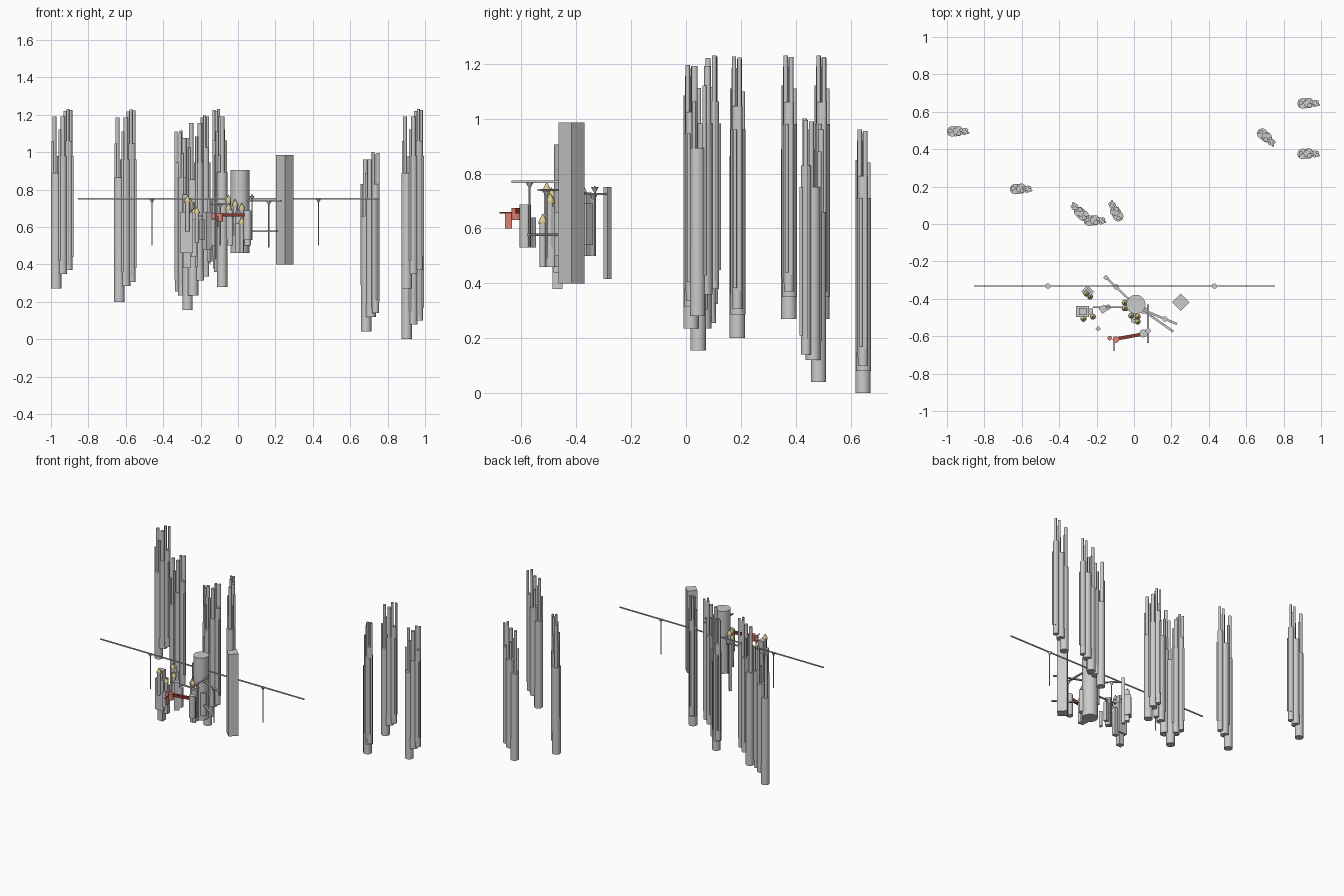
import bpy, bmesh
from math import radians, pi, atan2
from mathutils import Matrix, Vector

if "Cube" in bpy.data.objects:
    bpy.data.objects.remove(bpy.data.objects["Cube"])


def material(name, rgb):
    m = bpy.data.materials.new(name)
    m.diffuse_color = (*rgb, 1)
    m.use_nodes = True
    m.node_tree.nodes["Principled BSDF"].inputs["Base Color"].default_value = m.diffuse_color
    return m


RED = material("red", (0.75, 0.22, 0.17))
DARK_RED = material("dark_red", (0.28, 0.04, 0.03))
GOLD = material("gold", (0.72, 0.60, 0.27))


def finish(bm, name, mat=None):
    me = bpy.data.meshes.new(name)
    bm.to_mesh(me)
    bm.free()
    ob = bpy.data.objects.new(name, me)
    bpy.context.collection.objects.link(ob)
    if mat:
        me.materials.append(mat)
    bpy.context.view_layer.objects.active = ob
    bpy.ops.object.select_all(action='DESELECT')
    ob.select_set(True)
    bpy.ops.object.shade_smooth_by_angle(angle=radians(30))
    return ob


def add_round(bm, x, y, r, z0, z1, r2=None, n=24):
    bmesh.ops.create_cone(bm, cap_ends=True, segments=n, radius1=r,
                          radius2=r if r2 is None else r2, depth=z1 - z0,
                          matrix=Matrix.Translation((x, y, (z0 + z1) / 2)))


def cylinder(name, x, y, r, z0, z1, mat=None, r2=None, n=24):
    bm = bmesh.new()
    add_round(bm, x, y, r, z0, z1, r2, n)
    return finish(bm, name, mat)


def box(name, x, y, sx, sy, z0, z1, rot=0, mat=None):
    bm = bmesh.new()
    m = (Matrix.Translation((x, y, (z0 + z1) / 2)) @ Matrix.Rotation(radians(rot), 4, 'Z')
         @ Matrix.Diagonal((sx, sy, z1 - z0, 1)))
    bmesh.ops.create_cube(bm, size=1, matrix=m)
    return finish(bm, name, mat)


def beam(name, a, b, z, w=0.009, h=0.008, mat=None):
    d = Vector(b) - Vector(a)
    c = (Vector(a) + Vector(b)) / 2
    return box(name, c.x, c.y, d.length, w, z - h / 2, z + h / 2,
               math_deg(d), mat)


def math_deg(d):
    return atan2(d.y, d.x) * 180 / pi


def post(name, x, y, z0, z1):
    bm = bmesh.new()
    add_round(bm, x, y, 0.0035, z0, z1, n=12)
    add_round(bm, x, y, 0.003, z1 - 0.02, z1, r2=0.014, n=12)
    return finish(bm, name)


# Pipe cluster: dx, dy, radius, bottom, top, measured from the thick pipe
PIPES = [
    (0, 0, .028, 0, .62), (.032, .002, .027, .08, .71), (.068, 0, .018, .10, .79),
    (-.010, .004, .011, .20, .92), (.036, -.010, .012, .12, .92),
    (.048, .008, .009, .13, .95), (.062, -.012, .008, .13, .96),
    (.078, .008, .008, .16, .955), (.086, -.008, .006, .17, .71),
    (-.020, -.012, .006, .25, .79), (.018, -.020, .007, .15, .85),
    (.018, .021, .007, .15, .84),
]
CLUSTERS = [  # x, y, bottom z, rotation, height scale
    (-.972, .495, .27, 0, 1), (-.635, .187, .20, 0, 1.07),
    (-.270, .044, .155, 135, 1), (-.240, .018, .235, 0, 1),
    (-.085, .042, .28, 118, .99), (.685, .483, .04, -42, 1),
    (.902, .645, 0, 0, 1), (.902, .375, .27, 0, 1),
]
for i, (cx, cy, cz, rot, s) in enumerate(CLUSTERS):
    bm = bmesh.new()
    R = Matrix.Rotation(radians(rot), 2)
    for dx, dy, r, z0, z1 in PIPES:
        p = R @ Vector((dx, dy))
        add_round(bm, cx + p.x, cy + p.y, r, cz + z0 * s, cz + z1 * s)
    finish(bm, f"pipe_cluster_{i + 1}")

# Long rail and its supports
beam("long_rail", (-.855, -.332), (.755, -.332), .75, .006, .008)
for x in (-.46, .43):
    post("rail_post", x, -.332, .50, .75)

# Bridges with posts
beam("bridge_right", (.05, -.46), (.23, -.535), .74, .012)
post("bridge_post", .165, -.508, .49, .737)
beam("bridge_low", (.06, -.47), (.21, -.575), .577, .012)
beam("bridge_front", (.075, -.43), (.075, -.635), .77, .012)
post("bridge_post", .075, -.57, .53, .767)
beam("bridge_back", (-.15, -.285), (-.03, -.40), .725, .011)
post("bridge_post", -.095, -.337, .50, .722)
beam("bridge_left", (-.22, -.445), (-.02, -.445), .66, .01)

# Central tower with side turrets
cylinder("central_tower", .01, -.43, .051, .46, .905, n=32)
for x, y, r, z0, z1 in [(-.04, -.445, .02, .50, .69), (.005, -.49, .022, .46, .68),
                        (.0, -.515, .016, .46, .62), (.05, -.46, .02, .50, .66)]:
    cylinder("side_turret", x, y, r, z0, z1)
cylinder("front_turret", .05, -.585, .021, .53, .687)

# Square towers
box("square_tower_right", .25, -.418, .067, .067, .40, .985, 45)
box("left_block", -.275, -.468, .068, .058, .46, .68)
box("left_block_upper", -.275, -.468, .04, .036, .38, .74)
box("left_block_side", -.235, -.468, .03, .03, .44, .64)
box("back_left_block", -.248, -.362, .048, .048, .54, .69, 45)
box("back_left_block_upper", -.248, -.362, .026, .026, .50, .73, 45)
box("middle_block", -.165, -.455, .036, .036, .48, .68, 35)
box("middle_block_small", -.14, -.445, .026, .026, .50, .64, 15)
box("small_front_block", -.192, -.56, .02, .02, .53, .64, 40)
box("small_back_block", -.15, -.286, .021, .021, .415, .75, 45)

# Gold-roofed turrets
for x, y, z in [(-.05, -.42, .77), (-.05, -.45, .725), (-.015, -.49, .745),
                (.02, -.495, .725), (.02, -.522, .65), (-.27, -.507, .765),
                (-.22, -.495, .705), (-.255, -.372, .75), (-.235, -.388, .70)]:
    cylinder("turret_body", x, y, .011, z - .19, z - .03, n=16)
    cylinder("gold_eave", x, y, .016, z - .034, z - .024, GOLD, n=16)
    cylinder("gold_roof", x, y, .015, z - .024, z + .004, GOLD, r2=.001, n=16)

# Red bridge, turret and hanging banner
beam("red_bridge", (-.11, -.617), (.04, -.59), .664, .018, .018, DARK_RED)
cylinder("red_turret", -.097, -.618, .017, .63, .675, RED)
cylinder("red_knob", -.13, -.61, .012, .645, .672, RED)
beam("banner_rod", (-.107, -.61), (-.107, -.68), .657, .004, .004, DARK_RED)
box("red_banner", -.107, -.647, .003, .026, .60, .656, 0, RED)
